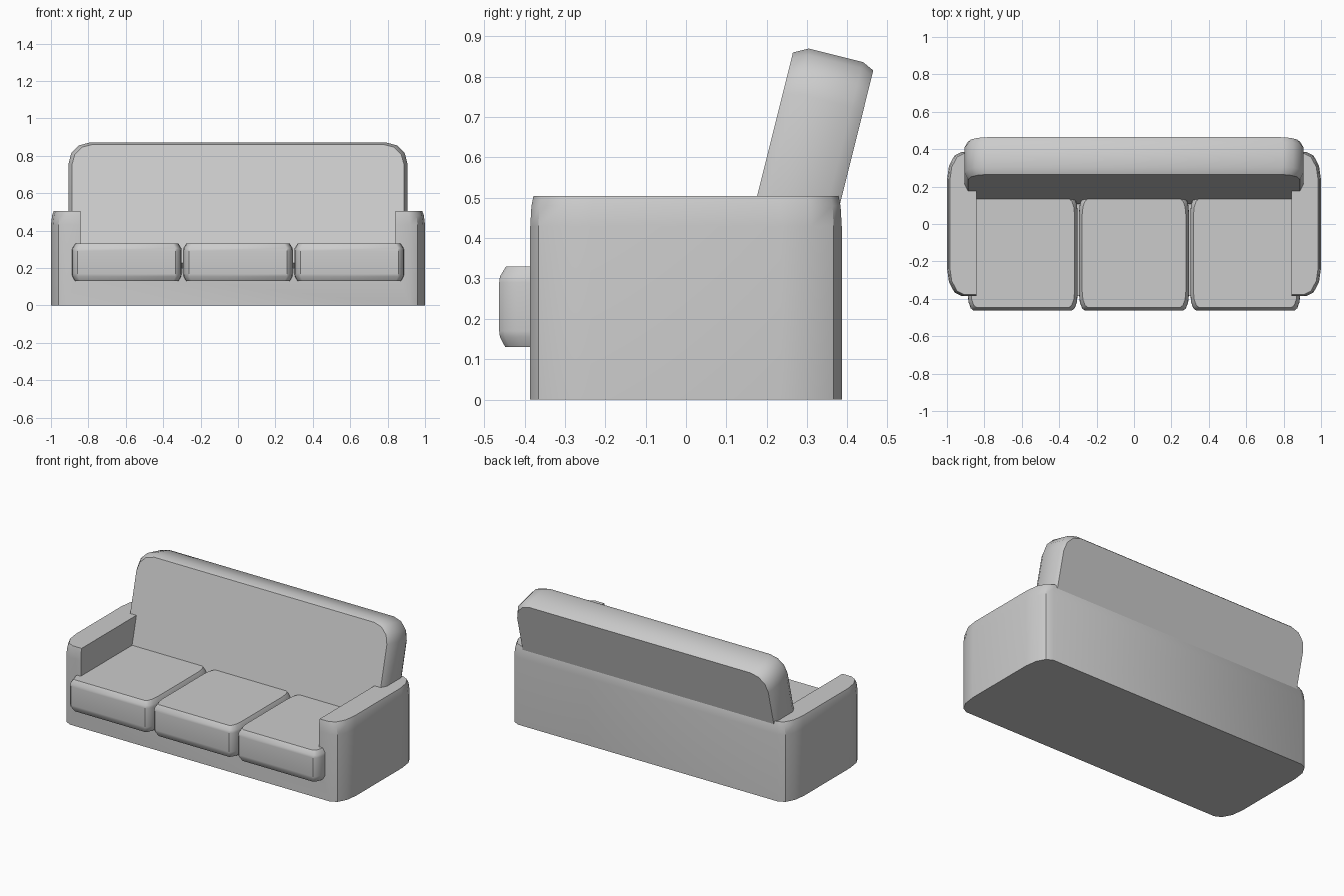
import bpy, math
from mathutils import Matrix

if "Cube" in bpy.data.objects:
    bpy.data.objects.remove(bpy.data.objects["Cube"])


def outline(hx, hy, rx, ry, seg):
    """Rectangle with elliptical corners, counter-clockwise."""
    pts = []
    for q, (sx, sy) in enumerate([(1, 1), (-1, 1), (-1, -1), (1, -1)]):
        for i in range(seg + 1):
            a = math.pi / 2 * (q + i / seg)
            pts.append((sx * (hx - rx) + rx * math.cos(a),
                        sy * (hy - ry) + ry * math.sin(a)))
    return pts


def pad(name, half, radii, seg, rings, matrix):
    """Stack of outlines; each ring is (height, x inset, y inset)."""
    hx, hy = half
    base = outline(hx, hy, *radii, seg)
    n = len(base)
    verts = [(x * (hx - ix) / hx, y * (hy - iy) / hy, h)
             for h, ix, iy in rings for x, y in base]
    faces = [(r * n + i, r * n + (i + 1) % n, (r + 1) * n + (i + 1) % n, (r + 1) * n + i)
             for r in range(len(rings) - 1) for i in range(n)]
    faces.append(tuple(reversed(range(n))))
    faces.append(tuple(range((len(rings) - 1) * n, len(rings) * n)))
    me = bpy.data.meshes.new(name)
    me.from_pydata(verts, [], faces)
    me.transform(matrix)
    if matrix.determinant() < 0:
        me.flip_normals()
    ob = bpy.data.objects.new(name, me)
    bpy.context.collection.objects.link(ob)
    return ob


def smooth(ob):
    bpy.ops.object.select_all(action='DESELECT')
    ob.select_set(True)
    bpy.context.view_layer.objects.active = ob
    bpy.ops.object.shade_smooth_by_angle(angle=math.radians(35))


# Body with arms: rounded block with the seat well cut out
body = pad("body", (1.0, 0.386), (0.08, 0.15), 3,
           [(0, 0, 0), (0.43, 0, 0), (0.48, 0.006, 0.003), (0.505, 0.015, 0.008)],
           Matrix.Identity(4))
bpy.ops.mesh.primitive_cube_add(size=1, location=(0, -0.375, 0.6))
cutter = bpy.context.object
cutter.name = "seat_well_cutter"
cutter.scale = (1.686, 1.25, 0.8)
cutter.hide_render = True
cutter.hide_set(True)
smooth(body)
cut = body.modifiers.new("seat_well", 'BOOLEAN')
cut.operation = 'DIFFERENCE'
cut.object = cutter
cut.solver = 'EXACT'
bpy.ops.object.modifier_apply(modifier=cut.name)
bpy.data.objects.remove(cutter)
smooth(body)

# Three seat cushions, overhanging the front
for i, side in enumerate(("left", "middle", "right")):
    cushion = pad("seat_cushion_" + side, (0.294, 0.307), (0.032, 0.09), 3,
                  [(0.13, 0.015, 0.015), (0.155, 0.002, 0.002), (0.17, 0, 0),
                   (0.29, 0, 0), (0.305, 0.002, 0.002), (0.33, 0.017, 0.017)],
                  Matrix.Translation(((i - 1) * 0.595, -0.156, 0)))
    smooth(cushion)

# Backrest: rounded pad, tilted back; local x, up, thickness
t = math.radians(14)
s, c = math.sin(t), math.cos(t)
half_h = 0.345
up = 0.019 - half_h
tilt = Matrix(((1, 0, 0, 0),
               (0, s, c, 0.265 + up * s),
               (0, c, -s, 0.86 + up * c),
               (0, 0, 0, 1)))
backrest = pad("backrest", (0.906, half_h), (0.11, 0.115), 3,
               [(0, 0.019, 0.019), (0.036, 0, 0), (0.174, 0, 0), (0.204, 0.017, 0.014)],
               tilt)
smooth(backrest)
